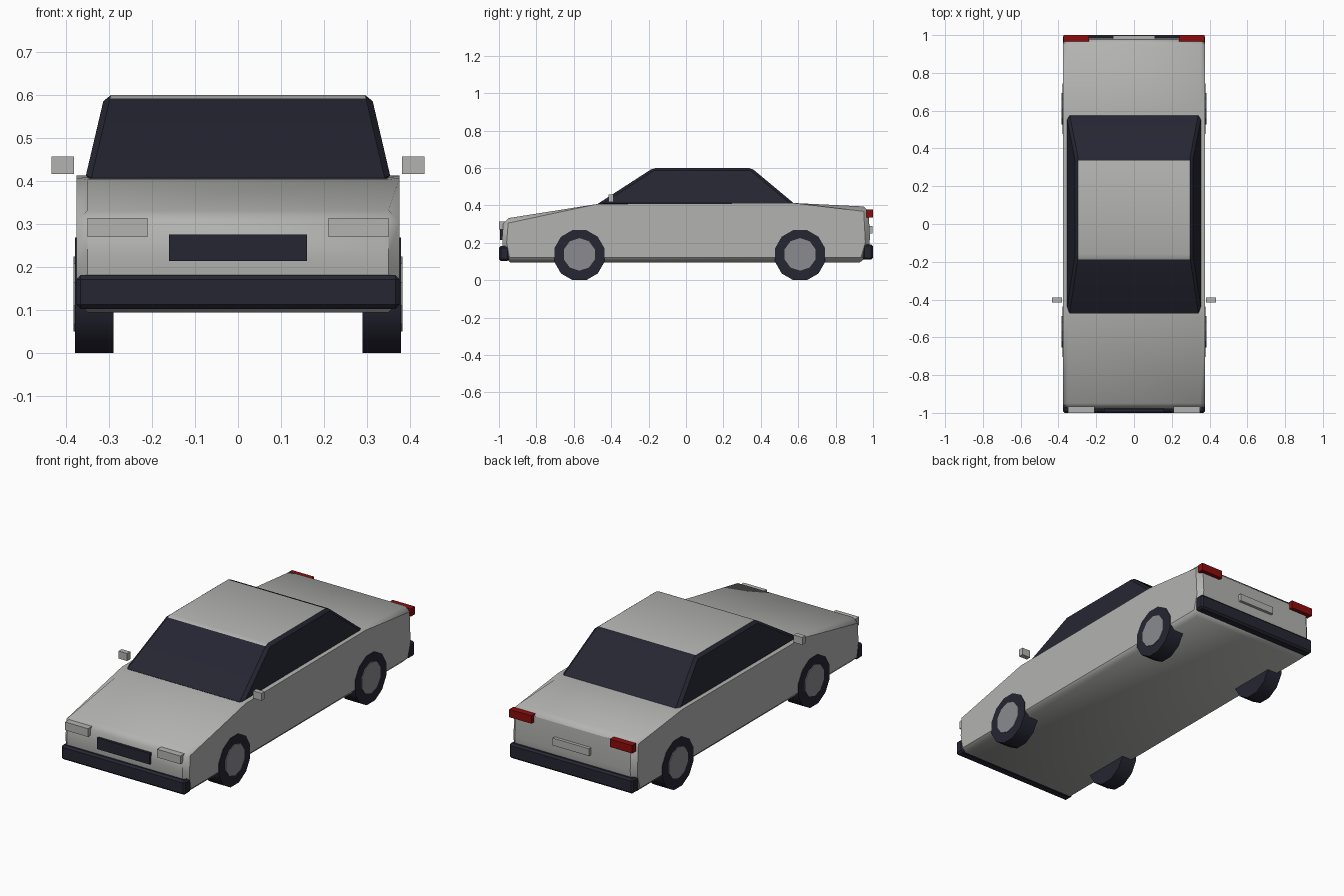
import bpy, bmesh, math
from mathutils import Matrix, Vector

if "Cube" in bpy.data.objects:
    bpy.data.objects.remove(bpy.data.objects["Cube"])


def material(name, rgb):
    m = bpy.data.materials.new(name)
    m.diffuse_color = (*rgb, 1)
    m.use_nodes = True
    m.node_tree.nodes["Principled BSDF"].inputs["Base Color"].default_value = m.diffuse_color
    return m


GREY = material("body grey", (0.45, 0.45, 0.44))
HUB = material("hub grey", (0.26, 0.26, 0.28))
DARK = material("dark glass and rubber", (0.019, 0.019, 0.033))
RED = material("tail light red", (0.26, 0.004, 0.004))


def finish(name, bm, mats, bevel=0, smooth=None):
    """Bevel the mesh, recalculate normals and turn it into an object."""
    if bevel:
        bmesh.ops.bevel(bm, geom=bm.edges[:], offset=bevel, segments=1,
                        affect='EDGES', clamp_overlap=True)
    bmesh.ops.recalc_face_normals(bm, faces=bm.faces[:])
    me = bpy.data.meshes.new(name)
    bm.to_mesh(me)
    bm.free()
    for m in mats:
        me.materials.append(m)
    if smooth:
        me.shade_smooth()
        me.set_sharp_from_angle(angle=math.radians(smooth))
    ob = bpy.data.objects.new(name, me)
    bpy.context.collection.objects.link(ob)
    return ob


def box(name, x, y, z, mat, bevel=0):
    """Box between the given (min, max) ranges."""
    bm = bmesh.new()
    bmesh.ops.create_cube(bm, size=1)
    for v in bm.verts:
        v.co = Vector([sum(r) / 2 + c * (r[1] - r[0])
                       for r, c in zip((x, y, z), v.co)])
    return finish(name, bm, [mat], bevel)


def prism(points, half_width):
    """Side profile of (y, z) points extruded across x; half_width is a function of z."""
    bm = bmesh.new()
    rings = [[bm.verts.new((s * half_width(z), y, z)) for y, z in points] for s in (-1, 1)]
    bm.faces.new(rings[0])
    bm.faces.new(rings[1][::-1])
    n = len(points)
    for i in range(n):
        j = (i + 1) % n
        bm.faces.new((rings[0][i], rings[1][i], rings[1][j], rings[0][j]))
    return bm


def cylinder(name, radius, sides, x0, x1, y, z, mat, smooth=None):
    bm = bmesh.new()
    turn = Matrix.Translation(((x0 + x1) / 2, y, z)) @ Matrix.Rotation(math.pi / 2, 4, 'Y') \
        @ Matrix.Rotation(math.pi / sides, 4, 'Z')
    bmesh.ops.create_cone(bm, cap_ends=True, segments=sides, radius1=radius,
                          radius2=radius, depth=abs(x1 - x0), matrix=turn)
    return finish(name, bm, [mat], 0, smooth)


# body shell
shell = [(-0.965, 0.095), (0.955, 0.095), (0.985, 0.20), (0.975, 0.393),
         (0.57, 0.413), (-0.47, 0.408), (-0.975, 0.328), (-0.985, 0.20)]
finish("body", prism(shell, lambda z: 0.376), [GREY], 0.026, 40)

# glass cabin with a grey roof on its upward face
cabin_profile = [(-0.485, 0.40), (0.59, 0.40), (0.35, 0.60), (-0.175, 0.60)]
cabin = finish("cabin", prism(cabin_profile, lambda z: 0.357 - (z - 0.40) * 0.235),
               [DARK, GREY], 0.014, 30)
for p in cabin.data.polygons:
    if p.normal.z > 0.95:
        p.material_index = 1

# bumpers
box("front_bumper", (-0.376, 0.376), (-1.0, -0.945), (0.103, 0.182), DARK, 0.01)
box("rear_bumper", (-0.376, 0.376), (0.945, 1.0), (0.11, 0.192), DARK, 0.01)

# grille and rear number plate
box("grille", (-0.16, 0.16), (-0.994, -0.96), (0.215, 0.276), DARK)
box("rear_plate", (-0.11, 0.11), (0.96, 0.998), (0.25, 0.29), GREY)

# parts repeated on both sides
for s, side in ((-1, "left"), (1, "right")):
    def span(a, b):
        return tuple(sorted((s * a, s * b)))
    box(side + "_headlight", span(0.21, 0.35), (-1.0, -0.96), (0.27, 0.315), GREY)
    box(side + "_tail_light", span(0.238, 0.373), (0.965, 1.0), (0.335, 0.378), RED)
    box(side + "_mirror", span(0.382, 0.434), (-0.415, -0.388), (0.417, 0.458), GREY)
    for y, end in ((-0.57, "front"), (0.61, "rear")):
        label = f"{end}_{side}_"
        cylinder(label + "tyre", 0.139, 12, s * 0.29, s * 0.379, y, 0.1343, DARK, 40)
        cylinder(label + "hub", 0.087, 10, s * 0.34, s * 0.383, y, 0.138, HUB)
